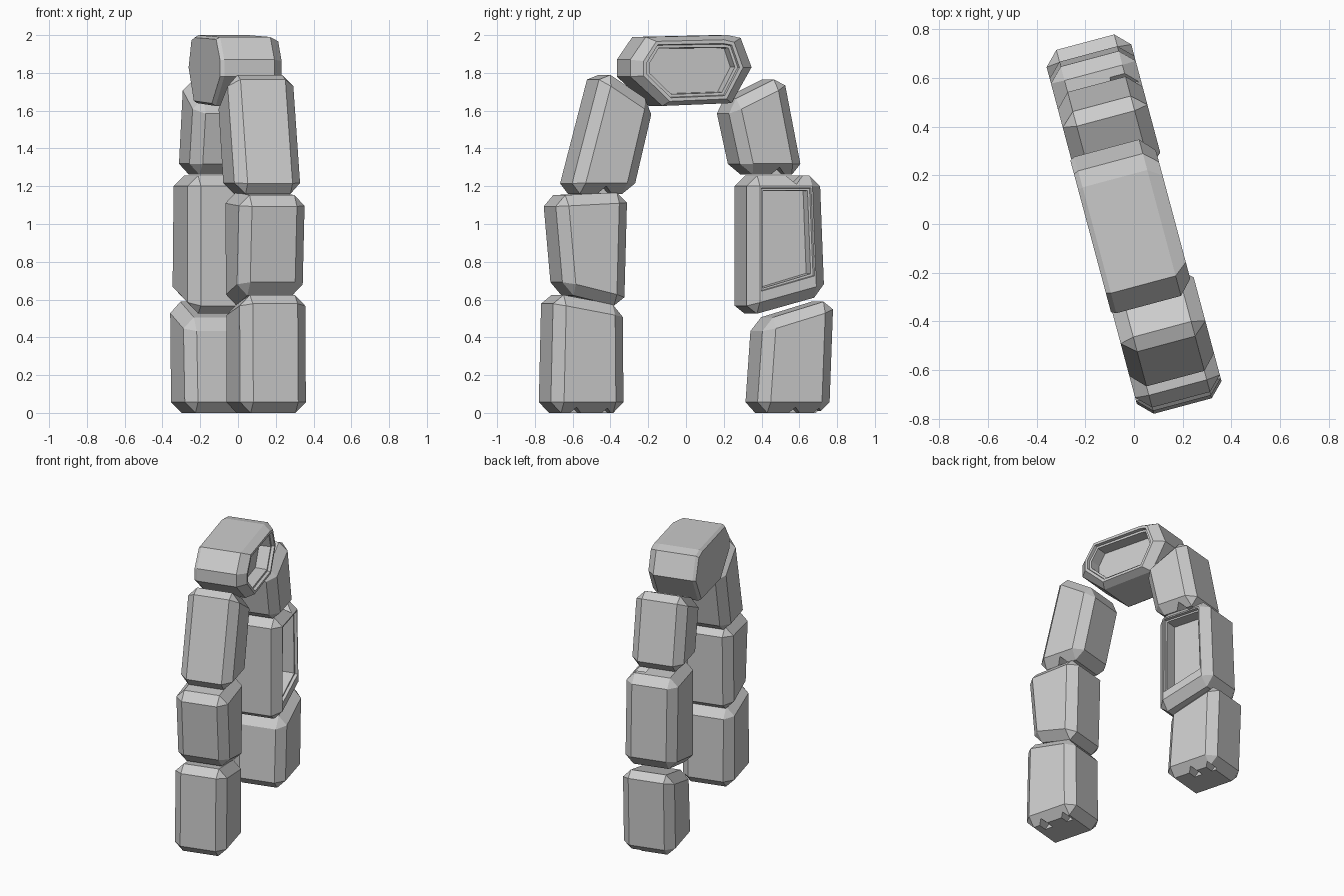
import bpy, bmesh
from math import radians
from mathutils import Matrix, Vector

if "Cube" in bpy.data.objects:
    bpy.data.objects.remove(bpy.data.objects["Cube"])

TURN = radians(15)   # the arch stands turned about z


def finish(bm, name):
    bmesh.ops.recalc_face_normals(bm, faces=bm.faces)
    me = bpy.data.meshes.new(name)
    bm.to_mesh(me)
    bm.free()
    ob = bpy.data.objects.new(name, me)
    ob.rotation_euler.z = TURN
    bpy.context.collection.objects.link(ob)
    return ob


def loft(rings):
    # closed solid through matching rings of (x, u, z) points
    bm = bmesh.new()
    loops = [[bm.verts.new(p) for p in r] for r in rings]
    n = len(loops[0])
    for a, b in zip(loops, loops[1:]):
        for i in range(n):
            j = (i + 1) % n
            bm.faces.new((a[i], a[j], b[j], b[i]))
    bm.faces.new(loops[0][::-1])
    bm.faces.new(loops[-1])
    bmesh.ops.recalc_face_normals(bm, faces=bm.faces)
    return bm


def recess(bm, frame, depth, lift=0.0):
    # stepped sunken panel in the big +x face
    f = max((f for f in bm.faces if f.normal.x > 0.9), key=lambda f: f.calc_area())
    mid = f.calc_center_median().z
    bmesh.ops.inset_individual(bm, faces=[f], thickness=frame)
    for v in f.verts:
        if v.co.z < mid:
            v.co.z += lift
    for t, d in ((0.004, -0.02), (0.016, 0.0), (0.004, -depth)):
        bmesh.ops.inset_individual(bm, faces=[f], thickness=t, depth=d)


def chip(ob, u, z, size):
    # wedge-shaped nick on the +x edge of a stone
    bm = bmesh.new()
    bmesh.ops.create_cone(bm, cap_ends=True, segments=4, radius1=size,
                          radius2=size, depth=0.22)
    bmesh.ops.transform(bm, verts=bm.verts, matrix=Matrix.Translation((0.17, u, z))
                        @ Matrix.Rotation(radians(90), 4, 'Y'))
    cut = finish(bm, ob.name + "_chip_cutter")
    cut.hide_render = True
    cut.hide_set(True)
    m = ob.modifiers.new("chip", 'BOOLEAN')
    m.object, m.operation, m.solver = cut, 'DIFFERENCE', 'EXACT'


def stone(name, outline, panel=None, chips=()):
    # chamfered block from a four-corner side outline
    h = 0.18
    bm = loft([[(x, u, z) for u, z in outline] for x in (-h, h)])
    bmesh.ops.bevel(bm, geom=bm.edges[:], offset=0.057, segments=1,
                    affect='EDGES', profile=0.5)
    bm.normal_update()
    if panel:
        recess(bm, *panel)
    ob = finish(bm, name)
    for c in chips:
        chip(ob, *c)


# front leg, bottom to top
stone("front_base_stone", [(-.775, 0), (-.375, 0), (-.38, .565), (-.76, .635)],
      chips=[(-.64, -.01, .04), (-.47, -.01, .035)])
stone("front_middle_stone", [(-.705, .635), (-.372, .555), (-.355, 1.17), (-.752, 1.15)])
stone("front_upper_stone", [(-.672, 1.16), (-.325, 1.16), (-.21, 1.635), (-.495, 1.82)],
      chips=[(-.48, 1.145, .055)])

# back leg, bottom to top
stone("back_base_stone", [(.355, 0), (.752, 0), (.775, .605), (.39, .49)],
      chips=[(.56, -.01, .04), (.69, -.01, .035)])
stone("back_middle_stone", [(.30, .51), (.725, .625), (.70, 1.257), (.30, 1.257)],
      panel=(.012, .08, .05), chips=[(.56, 1.27, .06)])
stone("back_upper_stone", [(.275, 1.262), (.605, 1.262), (.50, 1.79), (.19, 1.64)],
      chips=[(.47, 1.25, .05)])

# keystone: eight-sided block, chamfered and sunken on the +x side
octagon = [(-.335, 1.78), (-.335, 1.87), (-.25, 1.99), (.2, 2.0),
           (.27, 1.985), (.33, 1.83), (.22, 1.64), (-.16, 1.625)]


def ring(x, su, sz):
    return [(x, -.01 + (u + .01) * su, 1.812 + (z - 1.812) * sz) for u, z in octagon]


key = loft([ring(-.185, .97, .93), ring(-.165, 1, 1), ring(.11, 1, 1), ring(.165, .82, .87)])
recess(key, .02, .08)
finish(key, "keystone")
